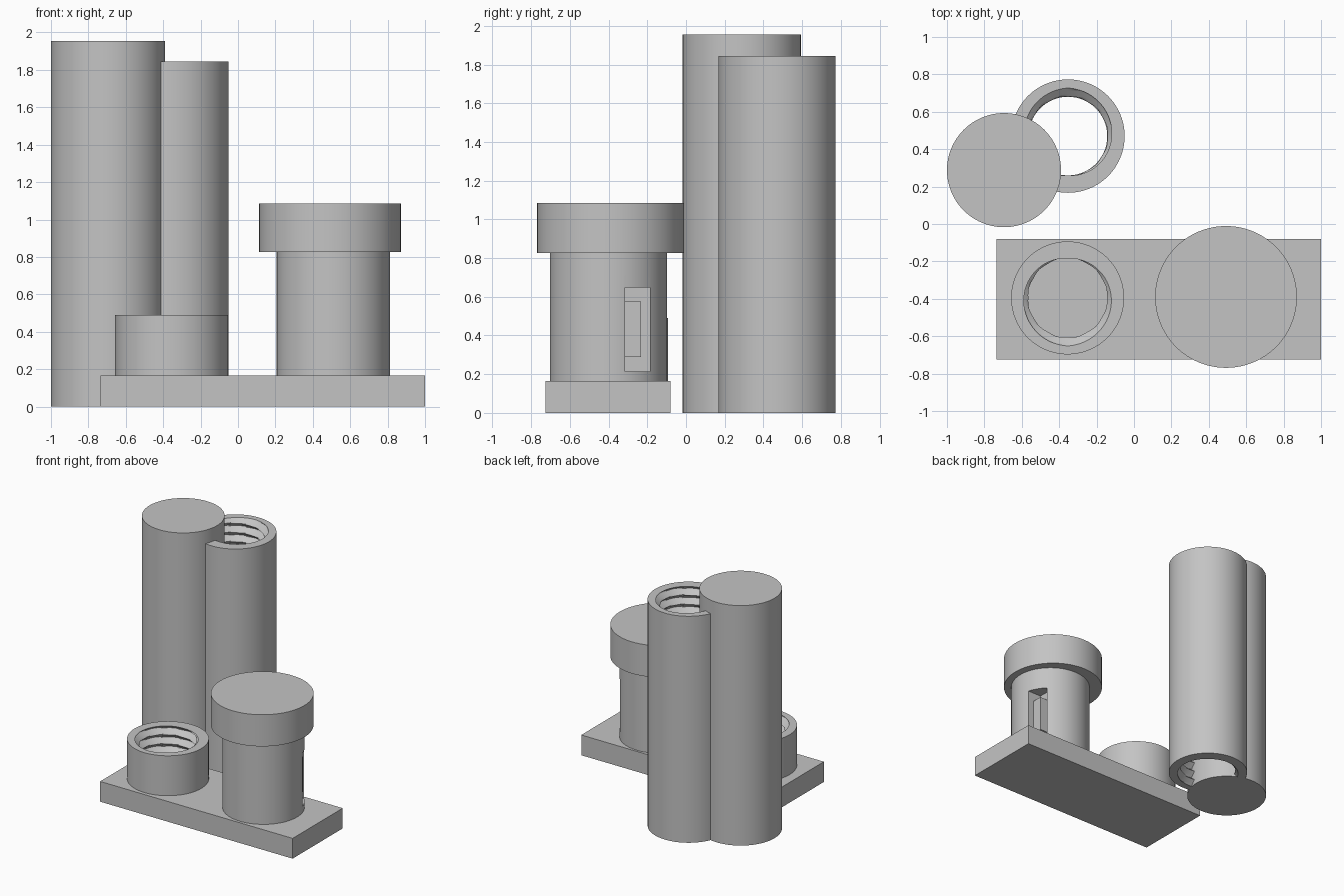
import bpy, bmesh
from math import cos, sin, pi

cube = bpy.data.objects.get("Cube")
if cube:
    bpy.data.objects.remove(cube, do_unlink=True)

grey = bpy.data.materials.new("plain grey")
grey.use_nodes = True
grey.diffuse_color = (0.55, 0.55, 0.55, 1)
grey.node_tree.nodes["Principled BSDF"].inputs["Base Color"].default_value = grey.diffuse_color

SIDES = 96
PITCH = 0.075
CREST, DEPTH = 0.21, 0.047


def finish(obj, name):
    obj.name = name
    obj.data.name = name
    obj.data.materials.clear()
    obj.data.materials.append(grey)
    return obj


def smooth(obj):
    bpy.ops.object.select_all(action="DESELECT")
    obj.select_set(True)
    bpy.context.view_layer.objects.active = obj
    bpy.ops.object.shade_smooth_by_angle(angle=pi / 6)


def box(name, low, high):
    bpy.ops.mesh.primitive_cube_add(size=1)
    obj = bpy.context.object
    for v in obj.data.vertices:
        v.co = [l if c < 0 else h for c, l, h in zip(v.co, low, high)]
    return finish(obj, name)


def cylinder(name, x, y, radius, bottom, top):
    bpy.ops.mesh.primitive_cylinder_add(
        vertices=SIDES, radius=radius, depth=top - bottom, location=(x, y, (bottom + top) / 2))
    obj = finish(bpy.context.object, name)
    smooth(obj)
    return obj


def threaded_tube(name, x, y, radius, bottom, top, start, thread_length):
    """Tube whose bore has a helical thread near each end."""
    bm = bmesh.new()

    def ring(z, radius_at):
        return [bm.verts.new((x + radius_at(a) * cos(a), y + radius_at(a) * sin(a), z))
                for a in (2 * pi * i / SIDES for i in range(SIDES))]

    def bore(z):
        inside = min(z - bottom, top - z) <= thread_length
        def radius_at(a):
            turn = ((z - top) / PITCH - (a - start) / (2 * pi)) % 1
            return CREST + (DEPTH * abs(2 * turn - 1) if inside else 0)
        return radius_at

    step = PITCH / 12
    count = round((top - bottom) / step)
    heights = [top + (bottom - top) * i / count for i in range(count + 1)]
    heights = [z for z in heights if min(z - bottom, top - z) <= thread_length + 2 * step]
    rings = [ring(bottom, lambda a: radius), ring(top, lambda a: radius)]
    rings += [ring(z, bore(z)) for z in heights]
    rings.append(rings[0])
    for lower, upper in zip(rings, rings[1:]):
        for i in range(SIDES):
            j = (i + 1) % SIDES
            bm.faces.new((lower[i], lower[j], upper[j], upper[i]))
    bmesh.ops.recalc_face_normals(bm, faces=bm.faces)
    mesh = bpy.data.meshes.new(name)
    bm.to_mesh(mesh)
    bm.free()
    obj = bpy.data.objects.new(name, mesh)
    bpy.context.collection.objects.link(obj)
    finish(obj, name)
    smooth(obj)
    return obj


# Base plate and the short threaded socket
box("base_plate", (-0.735, -0.725, 0), (1.0, -0.08, 0.165))
threaded_tube("threaded_socket", -0.355, -0.395, 0.302, 0.165, 0.49, -pi / 2, 0.4)

# Post with a side pocket, and its wide cap
post = cylinder("post", 0.51, -0.4, 0.303, 0.165, 0.83)
cutter = box("pocket_cutter", (0.68, -0.316, 0.213), (0.9, -0.186, 0.648))
cutter.hide_render = True
cut = post.modifiers.new("pocket", "BOOLEAN")
cut.operation = "DIFFERENCE"
cut.solver = "EXACT"
cut.object = cutter
bpy.ops.object.select_all(action="DESELECT")
post.select_set(True)
bpy.context.view_layer.objects.active = post
bpy.ops.object.modifier_apply(modifier=cut.name)
bpy.data.objects.remove(cutter, do_unlink=True)
smooth(post)
box("pocket_bar", (0.67, -0.316, 0.288), (0.75, -0.233, 0.576))
cylinder("post_cap", 0.492, -0.39, 0.379, 0.827, 1.085)

# Tall solid column joined to the tall threaded tube
cylinder("solid_column", -0.695, 0.288, 0.305, 0, 1.955)
threaded_tube("threaded_column", -0.353, 0.47, 0.303, 0, 1.845, pi / 2, 0.32)
